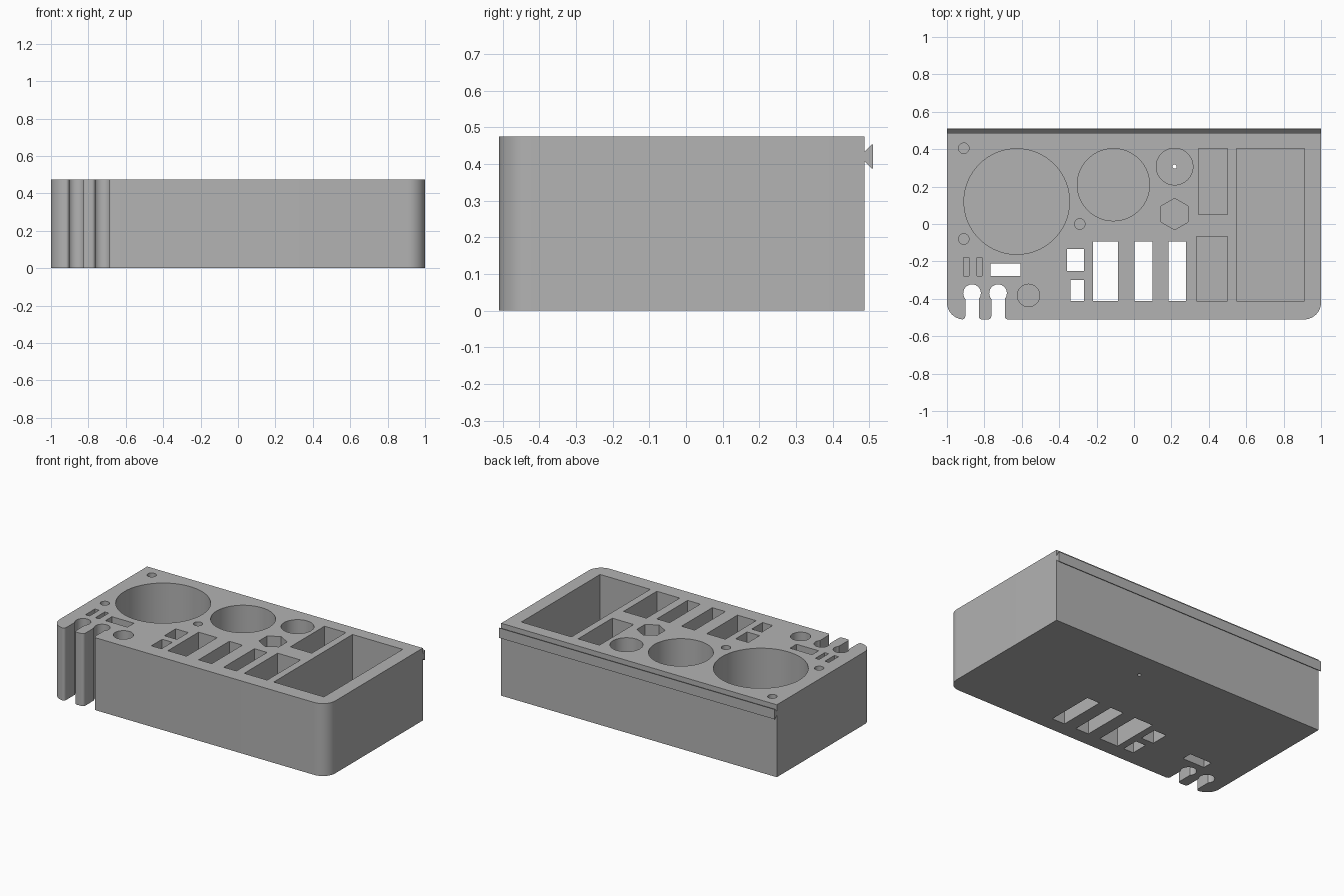
import bpy, bmesh
from math import pi, cos, sin, acos

default = bpy.data.objects.get("Cube")
if default:
    bpy.data.objects.remove(default, do_unlink=True)

HEIGHT, FRONT, BACK, FLOOR = 0.475, -0.51, 0.487, 0.04

grey = bpy.data.materials.new("plain grey")
grey.use_nodes = True
grey.diffuse_color = (0.45, 0.45, 0.45, 1)
grey.node_tree.nodes["Principled BSDF"].inputs["Base Color"].default_value = grey.diffuse_color


def arc(cx, cy, r, start, end, steps):
    return [(cx + r * cos(start + (end - start) * i / steps),
             cy + r * sin(start + (end - start) * i / steps)) for i in range(steps + 1)]


def circle(cx, cy, r, sides=64):
    return arc(cx, cy, r, pi / 2, 2.5 * pi, sides)[:-1]


def rect(x0, x1, y0, y1):
    return [(x0, y0), (x1, y0), (x1, y1), (x0, y1)]


def keyhole(cx, r=0.047, neck=0.036, flare=0.018):
    """Round seat opening to the front through a neck with rounded lips."""
    a = acos(neck / r)
    y, out = FRONT + flare, neck + flare
    lip_r = arc(cx + out, y, flare, 1.5 * pi, pi, 6)
    lip_l = arc(cx - out, y, flare, 0, -pi / 2, 6)
    return ([(cx - out, FRONT - 0.05), (cx + out, FRONT - 0.05)] + lip_r
            + arc(cx, -0.37, r, -a, pi + a, 40) + lip_l)


def prism(bm, outline, z0, z1):
    low = [bm.verts.new((x, y, z0)) for x, y in outline]
    high = [bm.verts.new((x, y, z1)) for x, y in outline]
    bm.faces.new(low[::-1])
    bm.faces.new(high)
    for i in range(len(low)):
        j = (i + 1) % len(low)
        bm.faces.new((low[i], low[j], high[j], high[i]))


def make_object(name, prisms):
    bm = bmesh.new()
    for outline, z0, z1 in prisms:
        prism(bm, outline, z0, z1)
    bmesh.ops.recalc_face_normals(bm, faces=bm.faces)
    mesh = bpy.data.meshes.new(name)
    bm.to_mesh(mesh)
    bm.free()
    mesh.materials.append(grey)
    obj = bpy.data.objects.new(name, mesh)
    bpy.context.collection.objects.link(obj)
    return obj


# Body block: rounded front corners, square back corners
R = 0.09
block = (arc(-1 + R, FRONT + R, R, pi, 1.5 * pi, 12)
         + arc(1 - R, FRONT + R, R, 1.5 * pi, 2 * pi, 12)
         + [(1, BACK), (-1, BACK)])
body = make_object("holder_body", [(block, 0, HEIGHT)])

# Blind pockets
deep = [
    circle(-0.627, 0.12, 0.282, 96), circle(-0.11, 0.21, 0.193, 80),
    circle(0.217, 0.307, 0.098), circle(-0.564, -0.382, 0.06, 48),
    circle(0.217, 0.053, 0.084, 6),
    rect(0.345, 0.5, 0.05, 0.404), rect(0.334, 0.5, -0.412, -0.067),
    rect(0.548, 0.912, -0.412, 0.404),
    rect(-0.912, -0.882, -0.278, -0.18), rect(-0.84, -0.812, -0.278, -0.18),
]
pins = [circle(x, y, 0.028, 32) for x, y in ((-0.91, 0.405), (-0.91, -0.08), (-0.29, 0))]

# Openings through the full height
through = [
    rect(-0.767, -0.607, -0.278, -0.211), rect(-0.358, -0.267, -0.251, -0.134),
    rect(-0.34, -0.267, -0.412, -0.3), rect(-0.22, -0.085, -0.412, -0.094),
    rect(0.003, 0.098, -0.412, -0.094), rect(0.185, 0.277, -0.412, -0.094),
    keyhole(-0.866), keyhole(-0.727),
]
TOP = HEIGHT + 0.05
cutters = [
    make_object("pocket_cutter", [(o, FLOOR, TOP) for o in deep + pins]
                + [(o, -0.05, TOP) for o in through]),
    make_object("drain_cutter", [(circle(0.217, 0.307, 0.011, 24), -0.05, FLOOR + 0.05)]),
]
for cutter in cutters:
    cutter.hide_render = True
    mod = body.modifiers.new(cutter.name, "BOOLEAN")
    mod.operation, mod.solver, mod.object = "DIFFERENCE", "EXACT", cutter

# Bake the cuts and drop the cutters
bpy.context.view_layer.update()
cut_mesh = bpy.data.meshes.new_from_object(
    body.evaluated_get(bpy.context.evaluated_depsgraph_get()))
body.modifiers.clear()
body.data = cut_mesh
for cutter in cutters:
    bpy.data.objects.remove(cutter, do_unlink=True)

# Dovetail rail along the back: outline in (y, z), swept along x
rail = make_object("dovetail_rail", [(
    [(BACK - 0.005, 0.407), (BACK, 0.407), (0.506, 0.388), (0.51, 0.388),
     (0.51, 0.453), (0.506, 0.453), (BACK, 0.434), (BACK - 0.005, 0.434)], -1, 1)])
for v in rail.data.vertices:
    y, z, x = v.co
    v.co = (x, y, z)

# Smooth curved walls, keep edges sharp
bpy.ops.object.select_all(action="DESELECT")
for obj in (body, rail):
    obj.select_set(True)
bpy.context.view_layer.objects.active = body
bpy.ops.object.shade_smooth_by_angle(angle=pi / 6)
